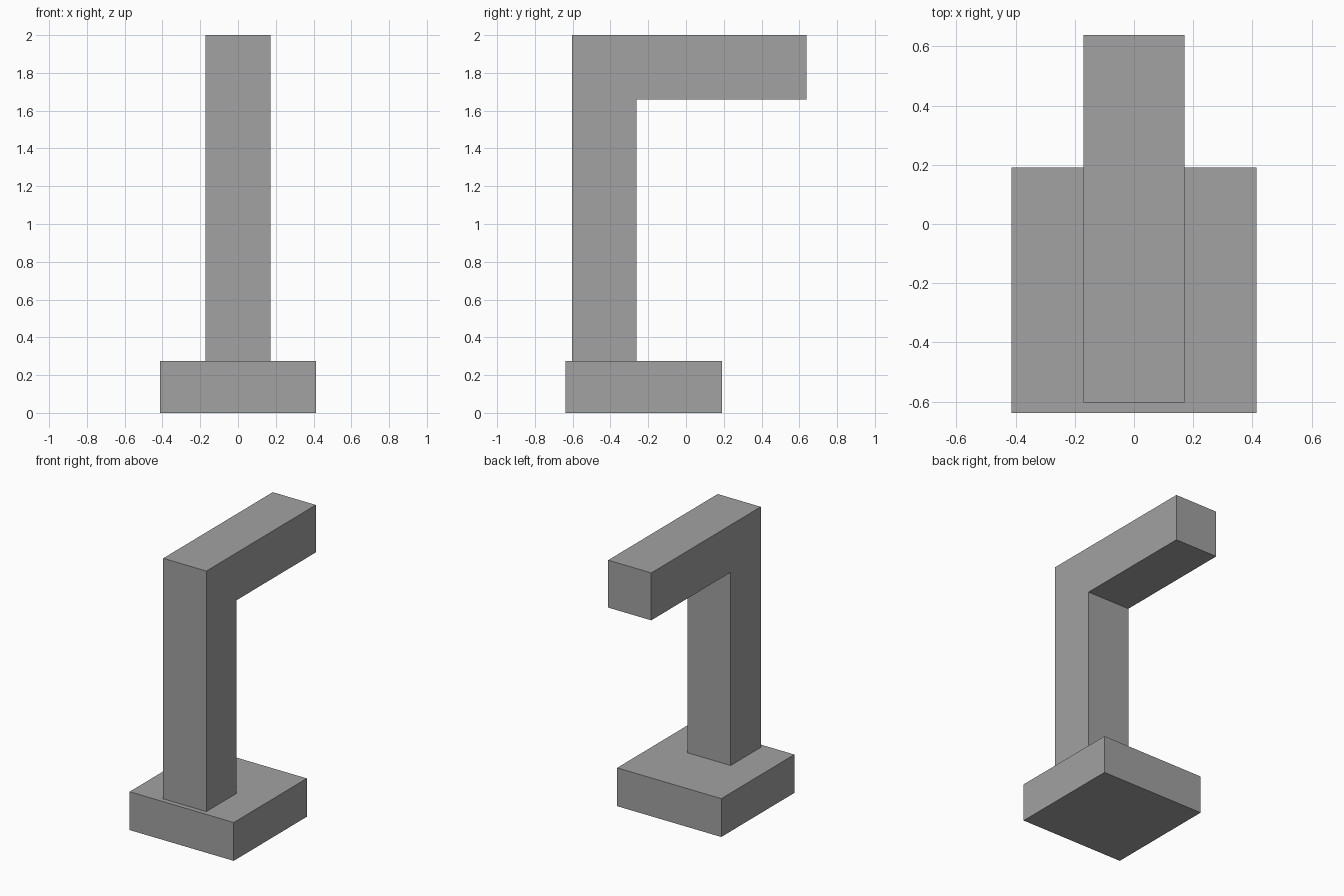
import bpy
import bmesh

if "Cube" in bpy.data.objects:
    bpy.data.objects.remove(bpy.data.objects["Cube"])

grey = bpy.data.materials.new("mid grey")
grey.diffuse_color = (0.36, 0.36, 0.365, 1.0)
grey.use_nodes = True
grey.node_tree.nodes["Principled BSDF"].inputs["Base Color"].default_value = grey.diffuse_color


def extrude_side_profile(name, profile, half_width):
    """Extrude a (y, z) outline symmetrically along x."""
    bm = bmesh.new()
    face = bm.faces.new([bm.verts.new((-half_width, y, z)) for y, z in profile])
    result = bmesh.ops.extrude_face_region(bm, geom=[face])
    moved = [v for v in result["geom"] if isinstance(v, bmesh.types.BMVert)]
    bmesh.ops.translate(bm, verts=moved, vec=(2 * half_width, 0, 0))
    bmesh.ops.recalc_face_normals(bm, faces=bm.faces)
    mesh = bpy.data.meshes.new(name)
    bm.to_mesh(mesh)
    bm.free()
    mesh.materials.append(grey)
    obj = bpy.data.objects.new(name, mesh)
    bpy.context.collection.objects.link(obj)
    return obj


# Square foot block
BASE_TOP = 0.275
extrude_side_profile("base", [(-0.638, 0), (0.19, 0), (0.19, BASE_TOP), (-0.638, BASE_TOP)], 0.413)

# Upright post and overhanging arm as one bent beam
extrude_side_profile("post_and_arm", [
    (-0.603, BASE_TOP), (-0.262, BASE_TOP), (-0.262, 1.66),
    (0.638, 1.66), (0.638, 2.0), (-0.603, 2.0)], 0.171)
